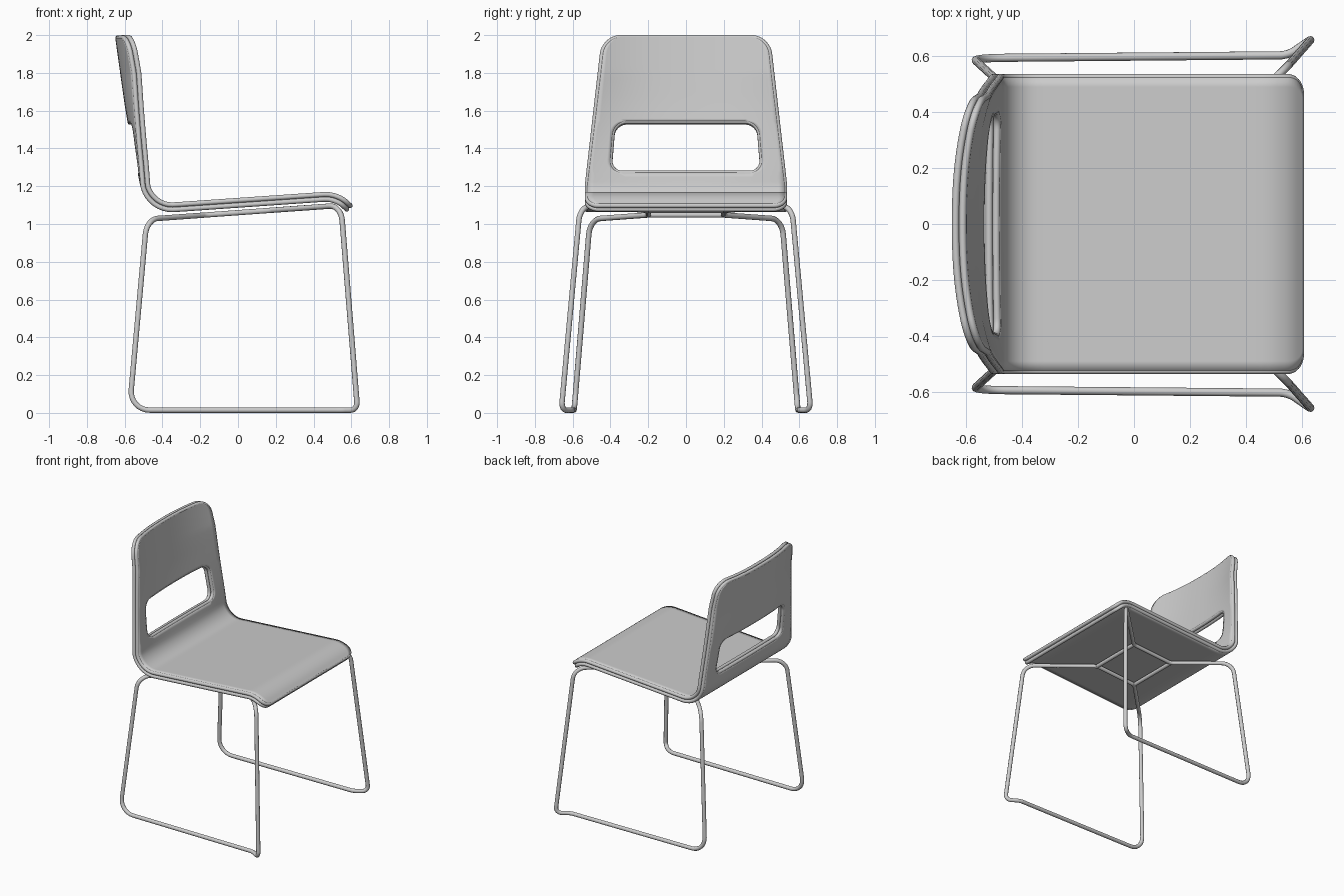
import bpy
import math
from mathutils import Vector

cube = bpy.data.objects.get("Cube")
if cube:
    bpy.data.objects.remove(cube)

grey = bpy.data.materials.new("plain grey")
grey.use_nodes = True
grey.diffuse_color = (0.6, 0.6, 0.6, 1)
grey.node_tree.nodes["Principled BSDF"].inputs["Base Color"].default_value = (0.6, 0.6, 0.6, 1)

PLY = 0.026          # thickness of one shell layer
RIM = PLY / 2
TUBE = 0.0145        # radius of the frame wire


def rounded(points, trims, steps=10, cyclic=False):
    """Polyline with each corner replaced by a smooth bend of the given trim length."""
    pts = [Vector(p) for p in points]
    out = []
    for i, p in enumerate(pts):
        if trims[i] == 0:
            out.append(p)
            continue
        a = p + (pts[i - 1] - p).normalized() * trims[i]
        b = p + (pts[(i + 1) % len(pts)] - p).normalized() * trims[i]
        ha, hb = a.lerp(p, 0.56), b.lerp(p, 0.56)
        for k in range(steps + 1):
            t = k / steps
            u = 1 - t
            out.append(a * u**3 + ha * 3 * u * u * t + hb * 3 * u * t * t + b * t**3)
    return out


def tube(name, paths, radius, cyclic):
    curve = bpy.data.curves.new(name, "CURVE")
    curve.dimensions = "3D"
    curve.bevel_depth = radius
    curve.bevel_resolution = 3
    curve.use_fill_caps = True
    for path in paths:
        spline = curve.splines.new("POLY")
        spline.points.add(len(path) - 1)
        for point, co in zip(spline.points, path):
            point.co = (*co, 1)
        spline.use_cyclic_u = cyclic
    curve.materials.append(grey)
    obj = bpy.data.objects.new(name, curve)
    bpy.context.collection.objects.link(obj)
    return obj


# Side profile of the shell, from the top of the back to the front lip
profile = rounded([(-0.624, 0, 1.987), (-0.56, 0, 1.53), (-0.465, 0, 1.08),
                   (0.52, 0, 1.148), (0.585, 0, 1.088)],
                  [0, 0.15, 0.125, 0.06, 0], steps=14)
lengths = [0]
for p, q in zip(profile, profile[1:]):
    lengths.append(lengths[-1] + (q - p).length)
TOTAL = lengths[-1]


def sample(s):
    """Point and upper-side normal at a distance along the profile."""
    def at(d):
        d = min(max(d, 0), TOTAL)
        i = next(k for k in range(1, len(lengths)) if lengths[k] >= d - 1e-9)
        return profile[i - 1].lerp(profile[i], (d - lengths[i - 1]) / (lengths[i] - lengths[i - 1]))
    tangent = (at(s + 0.01) - at(s - 0.01)).normalized()
    return at(s), Vector((-tangent.z, 0, tangent.x))


def along(z):
    return (1.987 - z) * 1.014


# Outline rules: rounded ends and a rounded slot in the back
TOP_R, LIP_R, SLOT_R = 0.09, 0.06, 0.07
SLOT_A, SLOT_B = along(1.542), along(1.267)


def corner(d, r):
    return r - math.sqrt(max(0, r * r - (r - d)**2)) if d < r else 0


def half_width(s):
    z = sample(s)[0].z
    return 0.523 - 0.114 * max(0, z - 1.2) - corner(s, TOP_R) - corner(TOTAL - s, LIP_R)


def slot_half(s):
    if not SLOT_A - 1e-6 <= s <= SLOT_B + 1e-6:
        return 0.32
    d = max(0, min(s - SLOT_A, SLOT_B - s))
    return 0.385 + 0.08 * (s - SLOT_A) - corner(d, SLOT_R)


bends = [1 - math.cos(math.radians(a)) for a in range(0, 91, 10)]
rows = [TOP_R * b for b in bends] + [TOTAL - LIP_R * b for b in bends]
rows += [SLOT_A + SLOT_R * b for b in bends] + [SLOT_B - SLOT_R * b for b in bends]
special = list(rows)
rows += [s for s in (TOTAL * k / 80 for k in range(81))
         if min(abs(s - e) for e in special) > 0.008]
rows.sort()
OUTER, INNER = 6, 20


def columns(s):
    w, h = half_width(s), slot_half(s)
    left = [-w + (w - h) * k / OUTER for k in range(OUTER)]
    mid = [-h + 2 * h * k / INNER for k in range(INNER + 1)]
    return left + mid + [-y for y in reversed(left)]


def shell_point(s, y, depth):
    p, n = sample(s)
    p = p + n * depth
    # The back wraps forward towards its sides
    wrap = min(max((p.z - 1.2) / 0.6, 0), 1)
    return Vector((p.x + 0.4 * wrap * abs(y)**2.4, y, p.z))


def shell_layer(name, depth):
    grid = [[shell_point(s, y, depth) for y in columns(s)] for s in rows]
    count = len(grid[0])
    faces = []
    for r in range(len(rows) - 1):
        open_row = SLOT_A < (rows[r] + rows[r + 1]) / 2 < SLOT_B
        for c in range(count - 1):
            if open_row and OUTER <= c < OUTER + INNER:
                continue
            a = r * count + c
            faces.append((a, a + count, a + count + 1, a + 1))
    mesh = bpy.data.meshes.new(name)
    mesh.from_pydata([p for row in grid for p in row], [], faces)
    mesh.materials.append(grey)
    obj = bpy.data.objects.new(name, mesh)
    bpy.context.collection.objects.link(obj)
    solid = obj.modifiers.new("thickness", "SOLIDIFY")
    solid.thickness = PLY
    solid.offset = 0
    bpy.ops.object.select_all(action="DESELECT")
    obj.select_set(True)
    bpy.context.view_layer.objects.active = obj
    bpy.ops.object.shade_smooth_by_angle(angle=math.radians(40))

    # Round rims around the outline and the slot
    outline = (grid[0] + [row[-1] for row in grid[1:-1]]
               + grid[-1][::-1] + [row[0] for row in grid[-2:0:-1]])
    slot = [row for s, row in zip(rows, grid) if SLOT_A - 1e-6 <= s <= SLOT_B + 1e-6]
    end = OUTER + INNER
    opening = (slot[0][OUTER:end + 1] + [row[end] for row in slot[1:-1]]
               + slot[-1][OUTER:end + 1][::-1] + [row[OUTER] for row in slot[-2:0:-1]])
    tube(name + "_rim", [outline, opening], RIM, True)


shell_layer("upper_shell", RIM)
shell_layer("lower_shell", -RIM)


# Wire frame: one closed loop per side, joined by two bars under the seat
def under(x):
    return 1.06 + 0.072 * x


for side, label in ((1, "rear_side"), (-1, "front_side")):
    corners = [(0.17, 0.2, under(0.17)), (0.545, 0.56, under(0.54)),
               (0.633, 0.66, TUBE), (0.55, 0.602, TUBE),
               (-0.575, 0.592, TUBE), (-0.483, 0.508, under(-0.48)),
               (-0.17, 0.2, under(-0.17))]
    path = rounded([(x, y * side, z) for x, y, z in corners],
                   [0.02, 0.08, 0.045, 0.03, 0.11, 0.08, 0.02], steps=8)
    tube(label + "_leg_loop", [path], TUBE, True)

for x, label in ((0.17, "front_cross_bar"), (-0.17, "back_cross_bar")):
    tube(label, [[Vector((x, -0.2, under(x))), Vector((x, 0.2, under(x)))]], TUBE, False)
